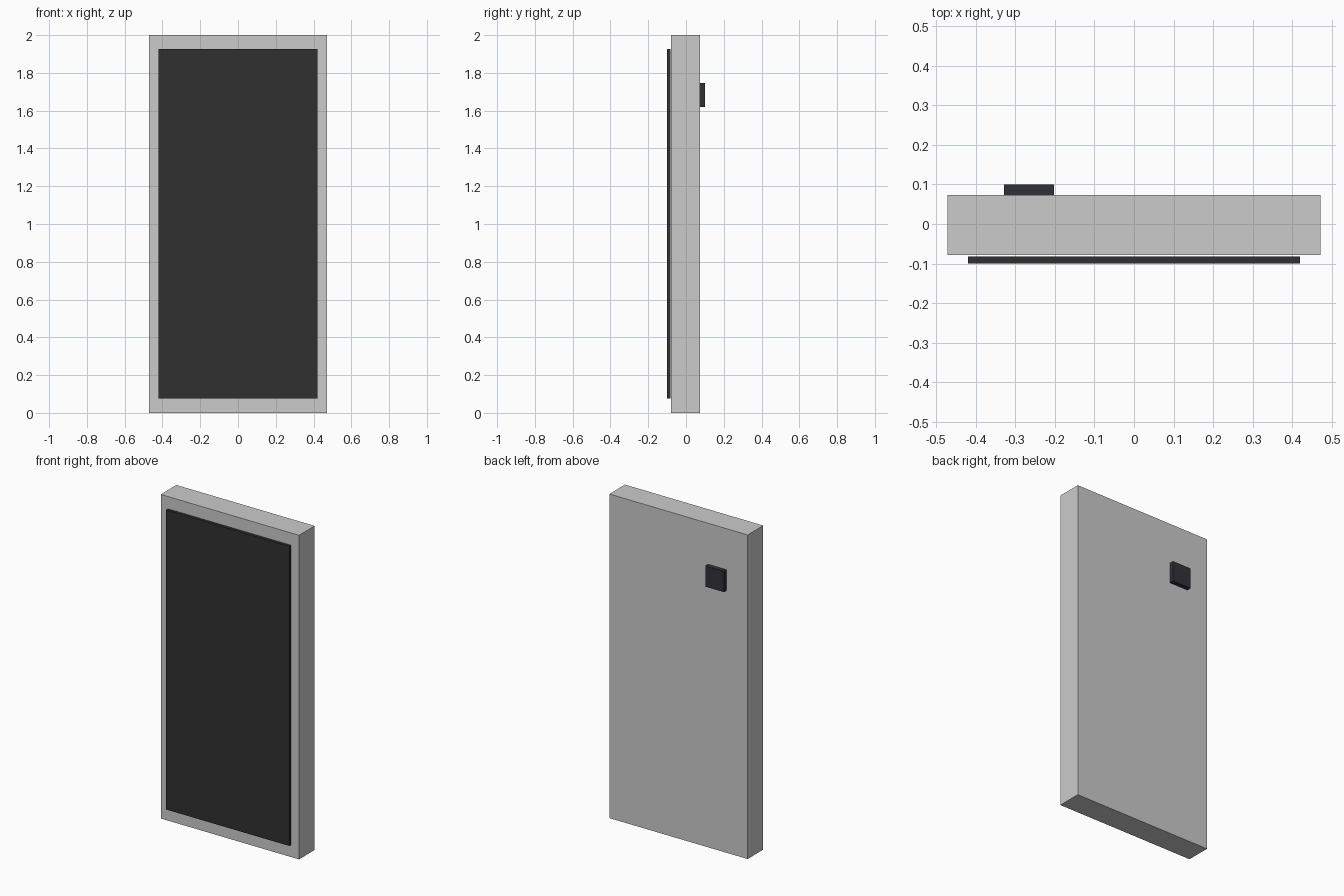
import bpy

if "Cube" in bpy.data.objects:
    bpy.data.objects.remove(bpy.data.objects["Cube"])


def material(name, color):
    mat = bpy.data.materials.new(name)
    mat.diffuse_color = (*color, 1)
    mat.use_nodes = True
    mat.node_tree.nodes["Principled BSDF"].inputs["Base Color"].default_value = mat.diffuse_color
    return mat


def box(name, x, y, z, mat=None):
    """Box from (min, max) ranges on each axis."""
    ranges = (x, y, z)
    bpy.ops.mesh.primitive_cube_add(size=1, location=[(a + b) / 2 for a, b in ranges])
    obj = bpy.context.object
    obj.name = name
    obj.scale = [b - a for a, b in ranges]
    bpy.ops.object.transform_apply(location=False, rotation=False, scale=True)
    if mat:
        obj.data.materials.append(mat)
    return obj


screen_black = material("screen_black", (0.03, 0.03, 0.03))
module_black = material("module_black", (0.03, 0.03, 0.04))

# Main slab
box("body", (-0.472, 0.472), (-0.079, 0.073), (0, 2))
# Thin dark panel just in front of the slab
box("screen", (-0.42, 0.42), (-0.1, -0.082), (0.077, 1.926), screen_black)
# Small square block on the back
box("rear_module", (-0.329, -0.202), (0.073, 0.1), (1.619, 1.747), module_black)
